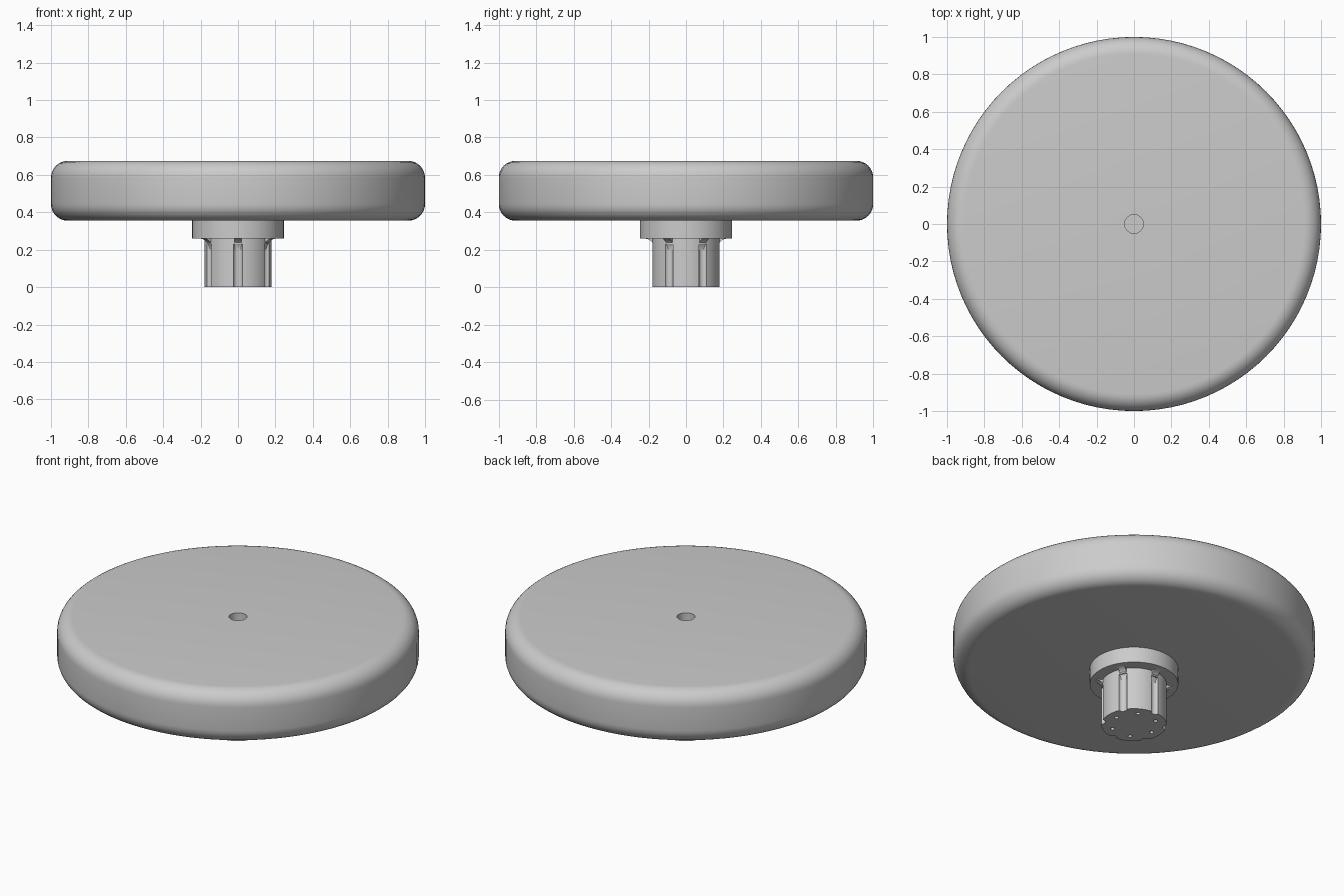
import bpy, bmesh, math
from mathutils import Matrix

if "Cube" in bpy.data.objects:
    bpy.data.objects.remove(bpy.data.objects["Cube"])

grey = bpy.data.materials.new("plain_grey")
grey.use_nodes = True
GREY = (0.6, 0.6, 0.6, 1)
grey.diffuse_color = GREY
grey.node_tree.nodes["Principled BSDF"].inputs["Base Color"].default_value = GREY


def finish(name, bm):
    bmesh.ops.remove_doubles(bm, verts=bm.verts, dist=1e-5)
    bmesh.ops.recalc_face_normals(bm, faces=bm.faces)
    mesh = bpy.data.meshes.new(name)
    bm.to_mesh(mesh)
    bm.free()
    ob = bpy.data.objects.new(name, mesh)
    bpy.context.collection.objects.link(ob)
    mesh.materials.append(grey)
    return ob


def smooth(ob):
    bpy.ops.object.select_all(action='DESELECT')
    ob.select_set(True)
    bpy.context.view_layer.objects.active = ob
    bpy.ops.object.shade_smooth_by_angle(angle=math.radians(35))


def lathe(name, profile, steps=96):
    bm = bmesh.new()
    vs = [bm.verts.new((r, 0, z)) for r, z in profile]
    es = [bm.edges.new(pair) for pair in zip(vs, vs[1:])]
    bmesh.ops.spin(bm, geom=vs + es, cent=(0, 0, 0), axis=(0, 0, 1),
                   angle=math.tau, steps=steps, use_duplicate=False)
    return finish(name, bm)


def arc(cx, cz, r, a0, a1, n=8):
    angles = [math.radians(a0 + (a1 - a0) * i / n) for i in range(n + 1)]
    return [(cx + r * math.cos(a), cz + r * math.sin(a)) for a in angles]


def ring_of_cylinders(bm, radius, dist, z0, z1, offset):
    for k in range(6):
        a = math.radians(offset + 60 * k)
        bmesh.ops.create_cone(
            bm, cap_ends=True, segments=20, radius1=radius, radius2=radius, depth=z1 - z0,
            matrix=Matrix.Translation((dist * math.cos(a), dist * math.sin(a), (z0 + z1) / 2)))


# Rounded disc with a blind hole in the top
BOTTOM, TOP, ROUND = 0.355, 0.675, 0.09
disc = lathe("disc", [(0, BOTTOM)] + arc(1 - ROUND, BOTTOM + ROUND, ROUND, -90, 0)
             + arc(1 - ROUND, TOP - ROUND, ROUND, 0, 90)
             + [(0.05, TOP), (0.05, 0.4), (0, 0.4)])
smooth(disc)

# Collar under the disc
smooth(lathe("collar", [(0, 0.26), (0.245, 0.26), (0.245, 0.356), (0, 0.356)], 64))

# Stem with six flutes and six small holes in its end
stem = lathe("stem", [(0, 0), (0.18, 0), (0.18, 0.261), (0, 0.261)], 64)
bm = bmesh.new()
ring_of_cylinders(bm, 0.025, 0.185, -0.1, 0.23, 30)
ring_of_cylinders(bm, 0.012, 0.127, -0.1, 0.12, 0)
cutter = finish("stem_cutter", bm)
cutter.hide_render = True
cutter.hide_set(True)
mod = stem.modifiers.new("flutes", 'BOOLEAN')
mod.object = cutter
mod.solver = 'EXACT'
bpy.context.view_layer.objects.active = stem
bpy.ops.object.modifier_apply(modifier=mod.name)
bpy.data.objects.remove(cutter)
smooth(stem)

# Curved webs that lead each flute out to the collar
bm = bmesh.new()
for k in range(6):
    turn = Matrix.Rotation(math.radians(30 + 60 * k), 4, 'Z')
    outline = [(0.15, 0.261)] + arc(0.225, 0.2, 0.06, 180, 90)
    face = bm.faces.new([bm.verts.new(turn @ Matrix.Translation((x, -0.02, z)).to_translation())
                         for x, z in outline])
    out = bmesh.ops.extrude_face_region(bm, geom=[face])["geom"]
    moved = [v for v in out if isinstance(v, bmesh.types.BMVert)]
    side = turn @ Matrix.Translation((0, 0.04, 0)).to_translation()
    bmesh.ops.translate(bm, vec=side, verts=moved)
smooth(finish("stem_webs", bm))
